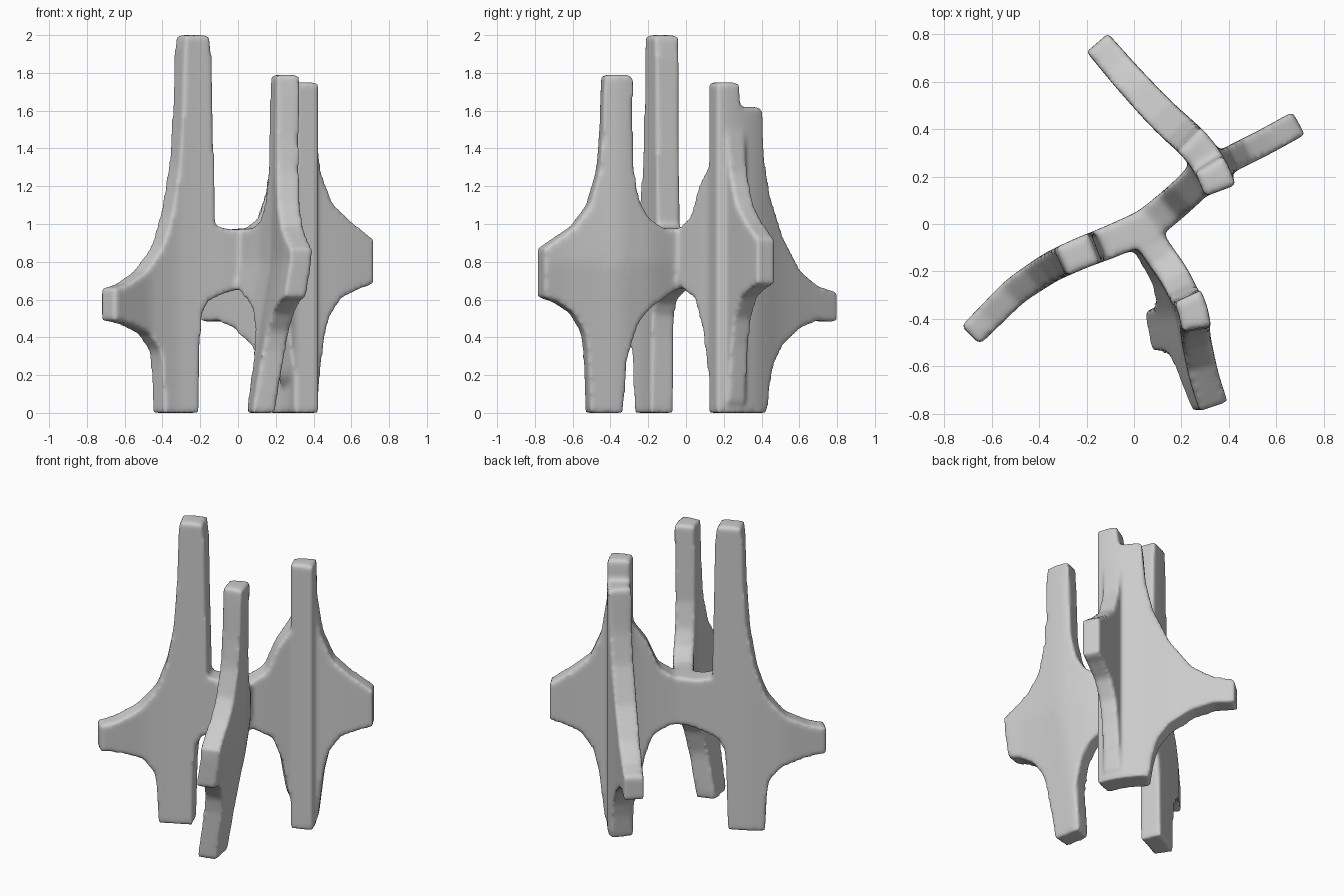
import bpy, bmesh
from mathutils import Vector

cube = bpy.data.objects.get("Cube")
if cube:
    bpy.data.objects.remove(cube, do_unlink=True)


def interp(pts, u):
    """Piecewise linear lookup in a list of (u, value) pairs."""
    if u <= pts[0][0]:
        return pts[0][1]
    for (a, p), (b, q) in zip(pts, pts[1:]):
        if u <= b:
            return p + (q - p) * (u - a) / (b - a)
    return pts[-1][1]


def soft(pts, u, r=0.035):
    """Averaged lookup, so that plan paths bend gently."""
    r = min(r, u - pts[0][0], pts[-1][0] - u)
    return sum(interp(pts, u + r * k / 4) for k in range(-4, 5)) / 9


def add_plate(bm, path, top, bottom, along_x, thick=0.13, tip=None, lean=((0, 0),)):
    """Upright curved plate; path gives the other plan axis along u."""
    lo, hi = path[0][0], path[-1][0]
    columns, levels = 110, 16
    rings = []
    for i in range(columns + 1):
        u = lo + (hi - lo) * i / columns
        h = 0.03
        a, b = max(lo, u - h), min(hi, u + h)
        slope = (soft(path, b) - soft(path, a)) / (b - a)
        if along_x:
            p, n = Vector((u, soft(path, u), 0)), Vector((-slope, 1, 0))
        else:
            p, n = Vector((soft(path, u), u, 0)), Vector((-1, slope, 0))
        n.normalize()
        n *= (interp(tip, u) if tip else thick) / 2
        z0, z1 = interp(bottom, u), interp(top, u)
        sides = ([], [])
        for j in range(levels + 1):
            z = z0 + (z1 - z0) * j / levels
            c = p + Vector((interp(lean, z), 0, z))
            sides[0].append(bm.verts.new(c - n))
            sides[1].append(bm.verts.new(c + n))
        rings.append(sides[0] + sides[1][::-1])
    count = len(rings[0])
    for r, s in zip(rings, rings[1:]):
        for k in range(count):
            m = (k + 1) % count
            bm.faces.new((r[k], r[m], s[m], s[k]))
    for r in (rings[0], rings[-1]):
        for j in range(levels):
            bm.faces.new((r[j], r[j + 1], r[-2 - j], r[-1 - j]))


bm = bmesh.new()

# Right plate: arm, tall post, leg and the bridge to the rear post
add_plate(bm,
    path=[(-.69, -.47), (-.5, -.28), (-.35, -.18), (-.23, -.125), (-.1, -.075),
          (.05, -.01), (.15, .07), (.25, .16), (.3, .22)],
    top=[(-.69, .66), (-.62, .68), (-.52, .75), (-.43, .88), (-.38, 1.05), (-.34, 1.3),
         (-.32, 1.6), (-.31, 2), (-.17, 2), (-.155, 1.83), (-.145, .99), (-.05, .97),
         (.08, .98), (.15, 1.04), (.2, 1.2), (.3, 1.4)],
    bottom=[(-.69, .49), (-.6, .47), (-.5, .42), (-.44, .33), (-.425, .2), (-.42, 0),
            (-.23, 0), (-.22, .5), (-.18, .59), (-.1, .63), (0, .66), (.1, .66),
            (.18, .6), (.22, .45), (.25, .2), (.3, .1)],
    along_x=True, tip=[(-.69, .11), (-.3, .13), (0, .14)])

# Front plate: arm, post and leaning leg
add_plate(bm,
    path=[(-.77, .335), (-.65, .295), (-.5, .26), (-.36, .235), (-.22, .17),
          (-.12, .1), (-.03, .04)],
    top=[(-.77, .87), (-.7, .92), (-.6, .99), (-.52, 1.1), (-.47, 1.28), (-.45, 1.5),
         (-.445, 1.79), (-.3, 1.79), (-.3, 1.3), (-.27, 1.13), (-.22, 1.03),
         (-.15, .98), (-.03, .97)],
    bottom=[(-.77, .61), (-.7, .59), (-.61, .53), (-.55, .43), (-.53, .3), (-.525, 0),
            (-.35, 0), (-.33, .3), (-.28, .46), (-.22, .55), (-.1, .64), (-.03, .67)],
    along_x=False, thick=.125, lean=[(0, -.13), (.5, -.05), (.8, 0), (1.79, .015)])

# Rear plate: arm, stepped post and broad leg
add_plate(bm,
    path=[(.14, .365), (.22, .335), (.3, .285), (.36, .23), (.42, .16), (.5, .08),
          (.62, -.03), (.765, -.155)],
    top=[(.14, 1.75), (.25, 1.75), (.26, 1.62), (.355, 1.62), (.37, 1.35), (.4, 1.15),
         (.47, .93), (.57, .75), (.67, .67), (.765, .64)],
    bottom=[(.14, 0), (.385, 0), (.4, .15), (.42, .26), (.47, .36), (.57, .45),
            (.67, .49), (.765, .48)],
    along_x=False, tip=[(.14, .14), (.4, .14), (.765, .12)])

# Left plate: arm running out of the rear post
add_plate(bm,
    path=[(.28, .2), (.4, .27), (.55, .345), (.695, .425)],
    top=[(.28, 1.5), (.39, 1.5), (.42, 1.27), (.48, 1.11), (.58, 1.01), (.695, .92)],
    bottom=[(.28, .05), (.4, .05), (.43, .35), (.46, .5), (.53, .61), (.63, .66), (.695, .68)],
    along_x=True, thick=.11)

bmesh.ops.recalc_face_normals(bm, faces=bm.faces)
mesh = bpy.data.meshes.new("branching_stand")
bm.to_mesh(mesh)
bm.free()
stand = bpy.data.objects.new("branching_stand", mesh)
bpy.context.collection.objects.link(stand)

# Fuse the plates into one skin and round its edges
remesh = stand.modifiers.new("fuse", 'REMESH')
remesh.mode = 'VOXEL'
remesh.voxel_size = 0.014
remesh.use_smooth_shade = True
smooth = stand.modifiers.new("round", 'SMOOTH')
smooth.factor = 0.5
smooth.iterations = 8

# Plain grey clay
clay = bpy.data.materials.new("grey_clay")
clay.use_nodes = True
colour = (0.6, 0.6, 0.6, 1)
clay.diffuse_color = colour
clay.node_tree.nodes["Principled BSDF"].inputs["Base Color"].default_value = colour
mesh.materials.append(clay)
for poly in mesh.polygons:
    poly.use_smooth = True
